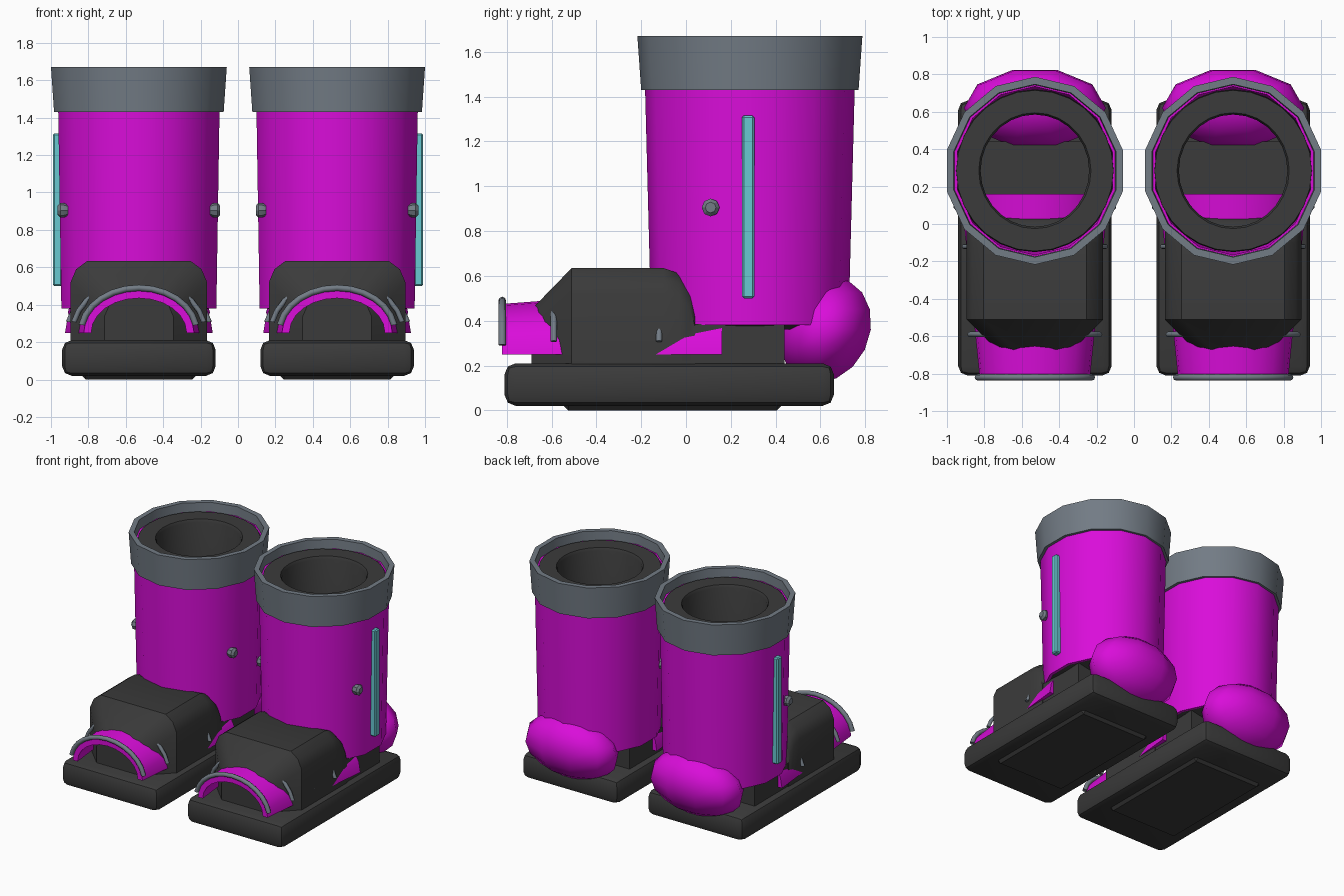
import bpy, bmesh
from math import sin, cos, pi, radians

if "Cube" in bpy.data.objects:
    bpy.data.objects.remove(bpy.data.objects["Cube"])


def material(name, rgb):
    m = bpy.data.materials.new(name)
    m.use_nodes = True
    m.diffuse_color = (*rgb, 1)
    node = next(n for n in m.node_tree.nodes if n.type == "BSDF_PRINCIPLED")
    node.inputs["Base Color"].default_value = (*rgb, 1)
    return m


MAGENTA = material("magenta", (0.70, 0.004, 0.70))
DARK = material("dark rubber", (0.043, 0.043, 0.043))
GREY = material("steel grey", (0.17, 0.20, 0.235))
CYAN = material("cyan", (0.14, 0.58, 0.64))
LEG_Y = 0.285


def finish(name, bm, mat, x, angle=35):
    bmesh.ops.recalc_face_normals(bm, faces=bm.faces[:])
    me = bpy.data.meshes.new(name)
    bm.to_mesh(me)
    bm.free()
    me.materials.append(mat)
    ob = bpy.data.objects.new(name, me)
    ob.location.x = x
    bpy.context.collection.objects.link(ob)
    bpy.ops.object.select_all(action="DESELECT")
    ob.select_set(True)
    bpy.context.view_layer.objects.active = ob
    bpy.ops.object.shade_smooth_by_angle(angle=radians(angle))
    return ob


def loft(rings, closed_loop=False, caps=True):
    """Skin a list of equal-length closed rings of points."""
    bm = bmesh.new()
    rows = [[bm.verts.new(p) for p in ring] for ring in rings]
    pairs = list(zip(rows, rows[1:]))
    if closed_loop:
        pairs.append((rows[-1], rows[0]))
    for a, b in pairs:
        for i in range(len(a)):
            j = (i + 1) % len(a)
            bm.faces.new((a[i], a[j], b[j], b[i]))
    if caps and not closed_loop:
        bm.faces.new(rows[0])
        bm.faces.new(rows[-1])
    return bm


def lathe(profile, n=14, closed_loop=False, caps=True):
    """Slightly oval turning around the leg axis; profile is (rx, ry, z)."""
    turn = [2 * pi * k / n for k in range(n)]
    return loft([[(rx * sin(a), LEG_Y + ry * cos(a), z) for a in turn]
                 for rx, ry, z in profile], closed_loop, caps)


def box(lo, hi, bevel=0, segments=1):
    bm = bmesh.new()
    bmesh.ops.create_cube(bm, size=1)
    for v in bm.verts:
        v.co = [(a + b) / 2 + c * (b - a) for a, b, c in zip(lo, hi, v.co)]
    if bevel:
        bmesh.ops.bevel(bm, geom=bm.edges[:], offset=bevel, segments=segments,
                        profile=0.5, affect="EDGES")
    return bm


def foot_section(y, half, top):
    side = [(half, 0.15), (half, top - 0.115), (half - 0.03, top - 0.045), (half - 0.09, top)]
    return [(x, y, z) for x, z in side] + [(-x, y, z) for x, z in reversed(side)]


def arch(y, rx, rz, start=0, n=12):
    """Points of a half oval standing across the toe."""
    angles = [radians(start + (180 - 2 * start) * k / n) for k in range(n + 1)]
    return [(rx * cos(a), y, 0.25 + rz * sin(a)) for a in angles]


def arch_shell(front, back, wall):
    rings = []
    for (y, rx, rz) in (front, back):
        outer = arch(y, rx, rz)
        inner = arch(y, rx - wall, rz - wall)
        rings.append(outer + inner[::-1])
    bm = loft(rings, caps=False)
    # end rims
    bm.verts.ensure_lookup_table()
    n = len(rings[0])
    for base in (0, n):
        for i in range(n // 2 - 1):
            bm.faces.new([bm.verts[base + k] for k in (i, i + 1, n - 2 - i, n - 1 - i)])
    return bm


def arch_tube(y, rx, rz, start, r=0.017, sides=8):
    angles = [2 * pi * k / sides for k in range(sides)]
    centre, rings = arch(y, 1, 1, start), []
    for cx, _, cz in centre:
        ux, uz = cx, cz - 0.25
        rings.append([(ux * (rx + r * cos(a)), y + r * sin(a), 0.25 + uz * (rz + r * cos(a)))
                      for a in angles])
    return loft(rings)


for label, s in (("left", 1), ("right", -1)):
    x = s * 0.53

    def add(name, bm, mat, angle=35):
        return finish(label + "_" + name, bm, mat, x, angle)

    # sole and tread
    add("sole", box((-0.41, -0.81, 0.02), (0.41, 0.66, 0.21), 0.05, 2), DARK)
    add("tread", box((-0.33, -0.57, 0), (0.33, 0.45, 0.09), 0.045), DARK, 20)

    # foot upper and the low block under the leg
    sections = [(-0.69, 0.185, 0.45), (-0.51, 0.365, 0.635), (-0.10, 0.365, 0.635),
                (-0.03, 0.365, 0.61), (0.02, 0.365, 0.56), (0.04, 0.365, 0.49)]
    add("foot_upper", loft([foot_section(*p) for p in sections]), DARK)
    add("ankle_block", box((-0.36, -0.1, 0.15), (0.36, 0.44, 0.385)), DARK)

    # leg shaft: an open wall from the ankle up into the cuff
    add("shaft", lathe([(0.425, 0.44, 0.38), (0.445, 0.472, 1.6),
                        (0.425, 0.45, 1.6), (0.405, 0.42, 0.38)], closed_loop=True), MAGENTA)
    add("cuff", lathe([(0.465, 0.485, 1.43), (0.482, 0.502, 1.67), (0.445, 0.462, 1.67),
                       (0.43, 0.45, 1.43)], closed_loop=True), GREY)
    add("liner", lathe([(0.425, 0.435, 1.55), (0.42, 0.43, 1.61), (0.30, 0.31, 1.61),
                        (0.29, 0.30, 1.59), (0.29, 0.30, 0.36), (0.40, 0.41, 0.385)],
                       28, closed_loop=True), DARK)

    # rounded heel
    bm = bmesh.new()
    bmesh.ops.create_uvsphere(bm, u_segments=10, v_segments=8, radius=1)
    for v in bm.verts:
        a, b, c = v.co
        v.co = (0.38 * b, 0.62 + 0.215 * a + 0.03 * c, 0.36 + 0.235 * c)
    add("heel", bm, MAGENTA, 60)

    # arched toe guard with rim and ribs
    add("toe_guard", arch_shell((-0.82, 0.295, 0.225), (0.16, 0.395, 0.30), 0.04), MAGENTA)
    add("toe_rim", arch_tube(-0.82, 0.31, 0.24, 10), GREY, 60)
    for i, (y, rx) in enumerate(((-0.59, 0.355), (-0.35, 0.36), (-0.12, 0.385))):
        add("toe_rib_%d" % (i + 1), arch_tube(y, rx, 0.28, 12, 0.014), GREY, 60)

    # side bolts
    for side in (1, -1):
        rings = [[(side * d, 0.11 + r * cos(k * pi / 4), 0.905 + r * sin(k * pi / 4))
                  for k in range(8)]
                 for d, r in ((0.38, 0.03), (0.405, 0.04), (0.42, 0.04), (0.435, 0.024))]
        add("bolt_outer" if side == s else "bolt_inner", loft(rings), GREY, 25)

    # light strip on the outer side
    x0, x1 = sorted((s * 0.41, s * 0.46))
    add("light_strip", box((x0, 0.25, 0.5), (x1, 0.305, 1.315), 0.008), CYAN, 20)
